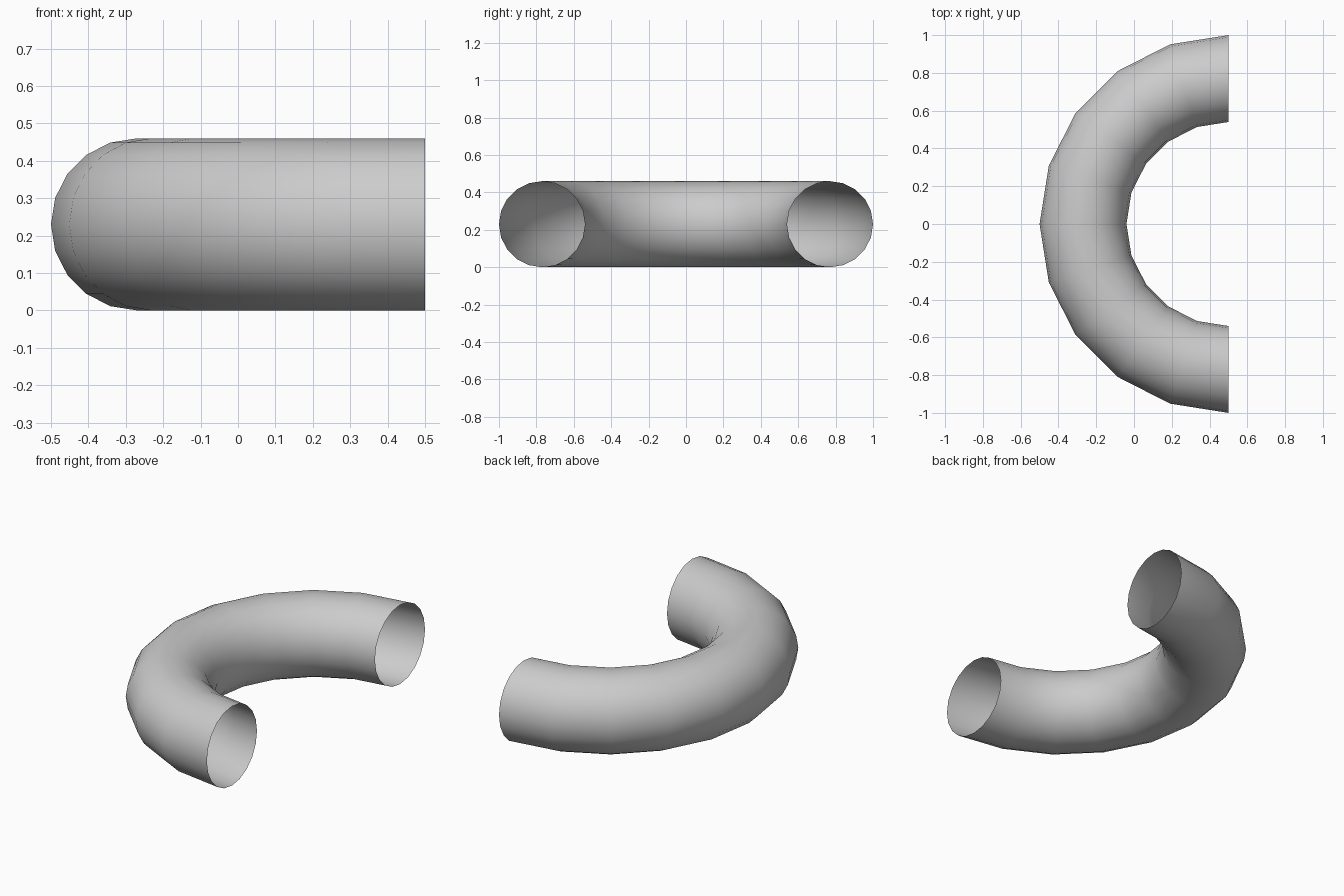
import bpy, bmesh
from math import radians, cos, sin, pi
from mathutils import Matrix, Vector

if "Cube" in bpy.data.objects:
    bpy.data.objects.remove(bpy.data.objects["Cube"])

BEND_R, TUBE_R = 0.77, 0.23      # centreline and tube radii
SIDES, STEPS = 20, 10            # tube sides, segments along the half turn
CENTRE = Vector((0.5, 0, TUBE_R))

# Half-ring open tube: a circular section swept 180 degrees about the bend axis
bm = bmesh.new()
section = [(BEND_R + TUBE_R * cos(2 * pi * i / SIDES), TUBE_R * sin(2 * pi * i / SIDES))
           for i in range(SIDES)]
rings = []
for s in range(STEPS + 1):
    turn = Matrix.Rotation(radians(90 + 180 * s / STEPS), 3, 'Z')
    rings.append([bm.verts.new(CENTRE + turn @ Vector((r, 0, z))) for r, z in section])
for a, b in zip(rings, rings[1:]):
    for i in range(SIDES):
        j = (i + 1) % SIDES
        bm.faces.new((a[i], b[i], b[j], a[j]))

# Smooth skin with normals facing outwards
for f in bm.faces:
    f.smooth = True
bm.normal_update()
f = bm.faces[:][0]
c = f.calc_center_median() - CENTRE
axis_point = Vector((c.x, c.y, 0)).normalized() * BEND_R
if f.normal.dot(c - axis_point) < 0:
    bmesh.ops.reverse_faces(bm, faces=bm.faces[:])

mesh = bpy.data.meshes.new("curved_pipe")
bm.to_mesh(mesh)
bm.free()
pipe = bpy.data.objects.new("curved_pipe", mesh)
bpy.context.collection.objects.link(pipe)
